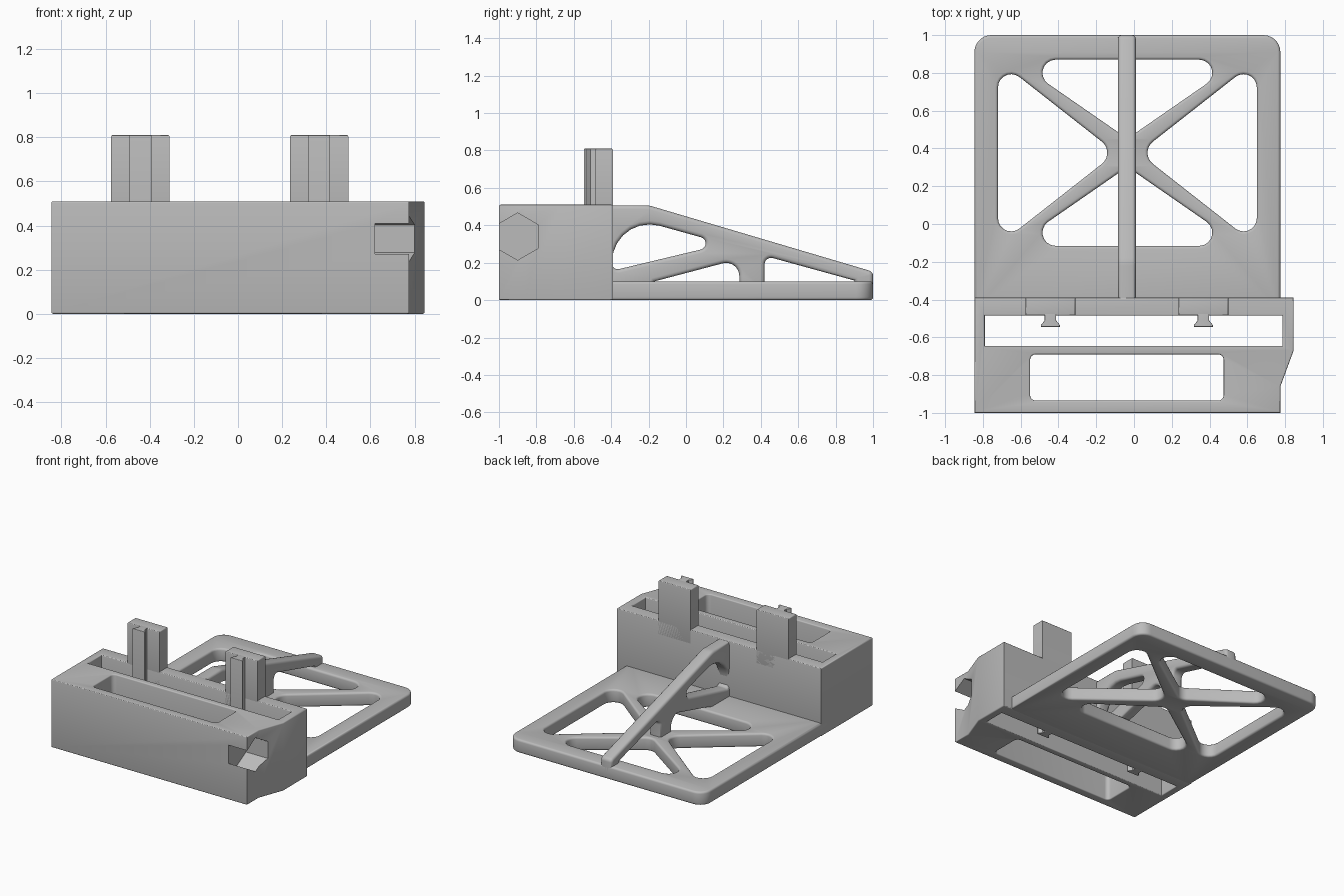
import bpy
import bmesh
import math
from mathutils import Matrix, Vector

if "Cube" in bpy.data.objects:
    bpy.data.objects.remove(bpy.data.objects["Cube"], do_unlink=True)

grey = bpy.data.materials.new("plain_grey")
grey.use_nodes = True
grey.diffuse_color = (0.5, 0.5, 0.5, 1)
grey.node_tree.nodes["Principled BSDF"].inputs["Base Color"].default_value = (0.5, 0.5, 0.5, 1)


def fillet(corners, steps=7):
    """Round a polygon given as (u, v) or (u, v, radius) corners."""
    out = []
    n = len(corners)
    for i, c in enumerate(corners):
        p = Vector(c[:2])
        r = c[2] if len(c) > 2 else 0
        if not r:
            out.append(p)
            continue
        a = (Vector(corners[i - 1][:2]) - p).normalized()
        b = (Vector(corners[(i + 1) % n][:2]) - p).normalized()
        half = a.angle(b) / 2
        centre = p + (a + b).normalized() * (r / math.sin(half))
        start = p + a * (r / math.tan(half)) - centre
        sweep = start.angle_signed(p + b * (r / math.tan(half)) - centre)
        for k in range(steps + 1):
            out.append(centre + Matrix.Rotation(-sweep * k / steps, 2) @ start)
    return out


def slab(name, outlines, low, high, bevel=0.0, along_x=False):
    """Extrude an outline with holes from low to high, with rounded rims."""
    curve = bpy.data.curves.new(name, 'CURVE')
    curve.dimensions = '2D'
    curve.fill_mode = 'BOTH'
    curve.extrude = (high - low) / 2 - bevel
    curve.bevel_depth = bevel
    curve.bevel_resolution = 2
    curve.offset = -bevel
    for outline in outlines:
        pts = fillet(outline)
        spline = curve.splines.new('POLY')
        spline.points.add(len(pts) - 1)
        for sp, p in zip(spline.points, pts):
            sp.co = (p.x, p.y, 0, 1)
        spline.use_cyclic_u = True
    obj = bpy.data.objects.new(name, curve)
    bpy.context.collection.objects.link(obj)
    bpy.ops.object.select_all(action='DESELECT')
    obj.select_set(True)
    bpy.context.view_layer.objects.active = obj
    bpy.ops.object.convert(target='MESH')
    obj = bpy.context.view_layer.objects.active
    # Weld caps to walls and place the part
    bm = bmesh.new()
    bm.from_mesh(obj.data)
    bmesh.ops.remove_doubles(bm, verts=bm.verts, dist=0.0001)
    bmesh.ops.translate(bm, verts=bm.verts, vec=(0, 0, (low + high) / 2))
    if along_x:
        turn = Matrix(((0, 0, 1), (1, 0, 0), (0, 1, 0)))
        bmesh.ops.transform(bm, verts=bm.verts, matrix=turn.to_4x4())
    bmesh.ops.recalc_face_normals(bm, faces=bm.faces)
    bm.to_mesh(obj.data)
    bm.free()
    obj.data.materials.clear()
    obj.data.materials.append(grey)
    bpy.ops.object.shade_smooth_by_angle(angle=math.radians(35))
    return obj


def rect(x0, x1, y0, y1, r=0):
    return [(x0, y0, r), (x1, y0, r), (x1, y1, r), (x0, y1, r)]


# Base plate with four rounded triangular windows
MX, MY = -0.035, 0.377


def window(corners, flip_x=1, flip_y=1):
    return [(MX + u * flip_x, MY + v * flip_y, r) for u, v, r in corners]


side = [(-0.685, 0.49, 0.07), (-0.685, -0.49, 0.07), (-0.06, 0, 0.075)]
end = [(-0.66, 0.493, 0.07), (0.66, 0.493, 0.07), (0, 0.075, 0.07)]
end = [(u * 0.915, v, r) for u, v, r in end]
plate = [(-0.845, -0.46), (0.775, -0.46), (0.775, 1, 0.09), (-0.845, 1, 0.09)]
slab("base_plate", [plate, window(side), window(side, flip_x=-1),
                    window(end), window(end, flip_y=-1)], 0, 0.1, 0.015)

# Front block with a bulging side, a long slot and a through pocket
block_outline = [(-0.845, -1), (0.775, -1), (0.775, -0.86), (0.845, -0.67),
                 (0.845, -0.39), (-0.845, -0.39)]
block = slab("front_block", [block_outline, rect(-0.79, 0.785, -0.645, -0.485),
                             rect(-0.55, 0.475, -0.935, -0.69, 0.03)], 0, 0.51, 0.008)

# Hexagonal nut recess in the front corner
hexagon = [(-0.9 + 0.126 * math.cos(math.radians(90 + 60 * k)),
            0.34 + 0.126 * math.sin(math.radians(90 + 60 * k))) for k in range(6)]
cutter = slab("nut_cutter", [hexagon], 0.62, 1.0, along_x=True)
cutter.hide_render = True
cut = block.modifiers.new("nut_recess", 'BOOLEAN')
cut.operation = 'DIFFERENCE'
cut.solver = 'EXACT'
cut.object = cutter
bpy.ops.object.select_all(action='DESELECT')
block.select_set(True)
bpy.context.view_layer.objects.active = block
bpy.ops.object.modifier_apply(modifier=cut.name)
bpy.data.objects.remove(cutter, do_unlink=True)
bpy.ops.object.shade_smooth_by_angle(angle=math.radians(35))

# Upright posts, each with a dovetail rail running down into the slot
for label, x in (("right", -0.4425), ("left", 0.3675)):
    slab(label + "_post", [rect(x - 0.1325, x + 0.1325, -0.485, -0.39)], 0.4, 0.81, 0.008)
    half = [(0.03, -0.47), (0.03, -0.51), (0.05, -0.535), (0.05, -0.545)]
    rail = [(x + u, v) for u, v in half] + [(x - u, v) for u, v in reversed(half)]
    slab(label + "_dovetail_rail", [rail], 0, 0.81, 0.004)

# Central bracing rib with arches along its underside
rib = [(-0.45, 0.05), (-0.2, 0.05), (-0.17, 0.1), (0.285, 0.22, 0.07), (0.285, 0.05),
       (0.42, 0.05), (0.42, 0.237, 0.035), (0.9, 0.105), (0.91, 0.05),
       (1.0, 0.05), (1.0, 0.152, 0.03), (-0.2, 0.507, 0.15), (-0.45, 0.507)]
opening = [(-0.395, 0.157, 0.03), (0.207, 0.301, 0.034), (-0.395, 0.468, 0.2)]
slab("bracing_rib", [rib, opening], -0.085, 0.01, 0.02, along_x=True)
